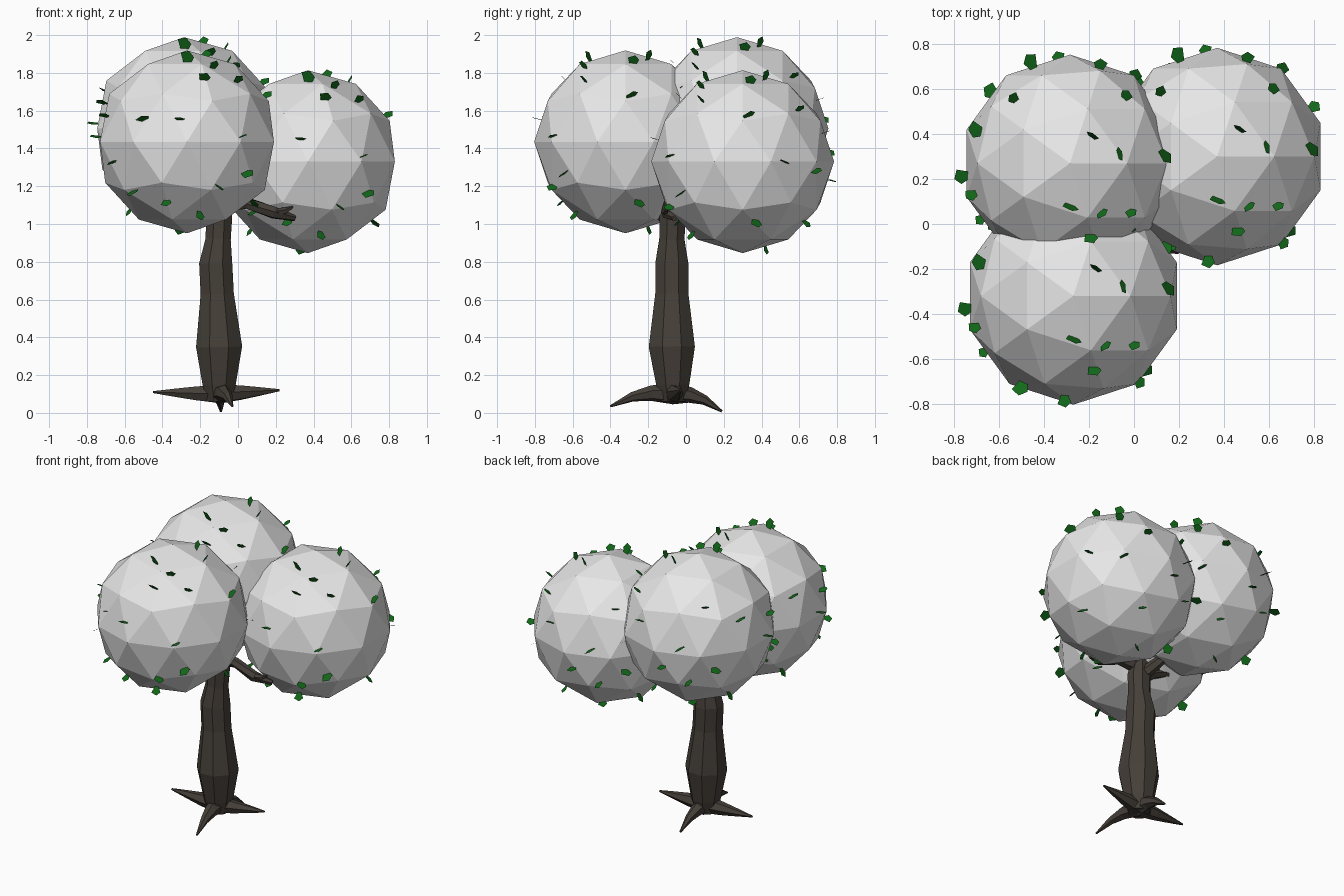
import bpy, bmesh, math, random
from mathutils import Vector, Matrix

random.seed(4)
cube = bpy.data.objects.get("Cube")
if cube:
    bpy.data.objects.remove(cube, do_unlink=True)


def make_material(name, colour):
    mat = bpy.data.materials.new(name)
    mat.use_nodes = True
    mat.diffuse_color = (*colour, 1)
    shader = next(n for n in mat.node_tree.nodes if n.type == 'BSDF_PRINCIPLED')
    shader.inputs["Base Color"].default_value = (*colour, 1)
    shader.inputs["Roughness"].default_value = 0.9
    return mat


bark = make_material("dark bark", (0.06, 0.05, 0.04))
foliage = make_material("pale grey foliage", (0.8, 0.8, 0.8))
leaf_green = make_material("leaf green", (0.006, 0.14, 0.01))


def add_object(name, bm, mat):
    mesh = bpy.data.meshes.new(name)
    bm.to_mesh(mesh)
    bm.free()
    mesh.materials.append(mat)
    obj = bpy.data.objects.new(name, mesh)
    bpy.context.collection.objects.link(obj)
    return obj


def tube(name, stations, sides):
    """Faceted limb through (x, y, z, radius) stations, capped at both ends."""
    bm = bmesh.new()
    points = [Vector(s[:3]) for s in stations]
    rings = []
    for i, station in enumerate(stations):
        along = points[min(i + 1, len(points) - 1)] - points[max(i - 1, 0)]
        turn = Vector((0, 0, 1)).rotation_difference(along)
        ring = []
        for k in range(sides):
            a = math.tau * (k + 0.5) / sides
            offset = Vector((math.cos(a), math.sin(a), 0)) * station[3]
            ring.append(bm.verts.new(points[i] + turn @ offset))
        rings.append(ring)
    for low, high in zip(rings, rings[1:]):
        for k in range(sides):
            j = (k + 1) % sides
            bm.faces.new((low[k], low[j], high[j], high[k]))
    bm.faces.new(rings[0][::-1])
    bm.faces.new(rings[-1])
    return add_object(name, bm, bark)


# Trunk with a swollen lower part and a waist
tube("trunk", [
    (-.1, -.07, .06, .07), (-.1, -.07, .15, .095), (-.1, -.075, .35, .132),
    (-.11, -.075, .63, .095), (-.118, -.075, .79, .095),
    (-.105, -.075, .92, .072), (-.1, -.07, 1.04, .075), (-.1, -.06, 1.14, .05)], 8)

# Spreading roots
root_tips = {
    "left_root": (.22, -.03, .12), "right_root": (-.45, -.07, .11),
    "front_root": (-.03, -.4, .035), "back_root": (-.09, .19, .008)}
base = Vector((-.1, -.07, .1))
for name, tip in root_tips.items():
    tip = Vector(tip)
    stations = []
    for t, radius in ((0, .055), (.35, .042), (.65, .026), (1, .006)):
        p = base.lerp(tip, t)
        p.z += 0.12 * t * (1 - t) * (tip.z < 0.1)
        stations.append((*p, radius))
    tube(name, stations, 6)

# Branches reaching into the crowns
tube("left_branch", [(-.1, -.07, 1.1, .045), (.05, -.09, 1.11, .032),
                     (.19, -.1, 1.06, .034), (.3, -.06, 1.03, .016)], 6)
tube("left_twig", [(.18, -.1, 1.06, .022), (.25, -.11, 1.07, .018),
                   (.29, -.1, 1.09, .006)], 5)
tube("right_branch", [(-.1, -.07, 1.02, .045), (-.2, -.04, 1.08, .034),
                      (-.33, -.02, 1.12, .018)], 6)
tube("front_branch", [(-.1, -.07, 1.02, .045), (-.16, -.16, 1.07, .035),
                      (-.24, -.28, 1.14, .015)], 6)
tube("back_branch", [(-.1, -.07, 1.03, .045), (-.15, .05, 1.1, .035),
                     (-.22, .2, 1.2, .015)], 6)

# Leaf directions shared by all crowns
leaf_spots = [
    (7, -28, -40), (-4, 13, -49), (17, -39, -24), (32, -33, -17), (29, -38, 3),
    (14, -22, 40), (27, -22, 33), (0, -19, 44), (-23, -40, 12), (-44, -14, 14),
    (-51, -6, 3), (-42, 15, 20), (-40, -25, -11), (-28, -28, -26),
    (-11, -34, -32), (-25, 29, 29), (-18, 47, 5), (14, 45, 16), (29, 39, -5),
    (41, 3, 24), (22, 4, 43), (10, 12, 45), (43, 22, 0), (10, 34, -33),
    (-30, 10, -36), (35, 7, -32), (-4, -46, 12), (-20, 40, -20), (25, 30, 28),
    (-5, 47, -10), (-35, 32, -10), (9, -33, 34)]
leaf_outline = [(-.016, -.02), (.014, -.02), (.036, .02), (.01, .05), (-.032, .036)]
leaves = []
for spot in leaf_spots:
    out = Vector(spot).normalized()
    side = Vector((0, 0, 1)).cross(out).normalized()
    side = Matrix.Rotation(random.uniform(-.6, .6), 3, out) @ side
    size = random.uniform(.75, 1.15)
    leaves.append([out * (.47 + v * size) + side * u * size for u, v in leaf_outline])

# Faceted round crowns with loose leaves
crowns = {"front": (-.27, -.32, 1.435), "left": (.37, .3, 1.33), "back": (-.285, .27, 1.505)}
for name, centre in crowns.items():
    bm = bmesh.new()
    bmesh.ops.create_icosphere(bm, subdivisions=2, radius=.484)
    add_object(name + "_crown", bm, foliage).location = centre
    bm = bmesh.new()
    for leaf in leaves:
        bm.faces.new([bm.verts.new(p) for p in leaf])
    add_object(name + "_crown_leaves", bm, leaf_green).location = centre
